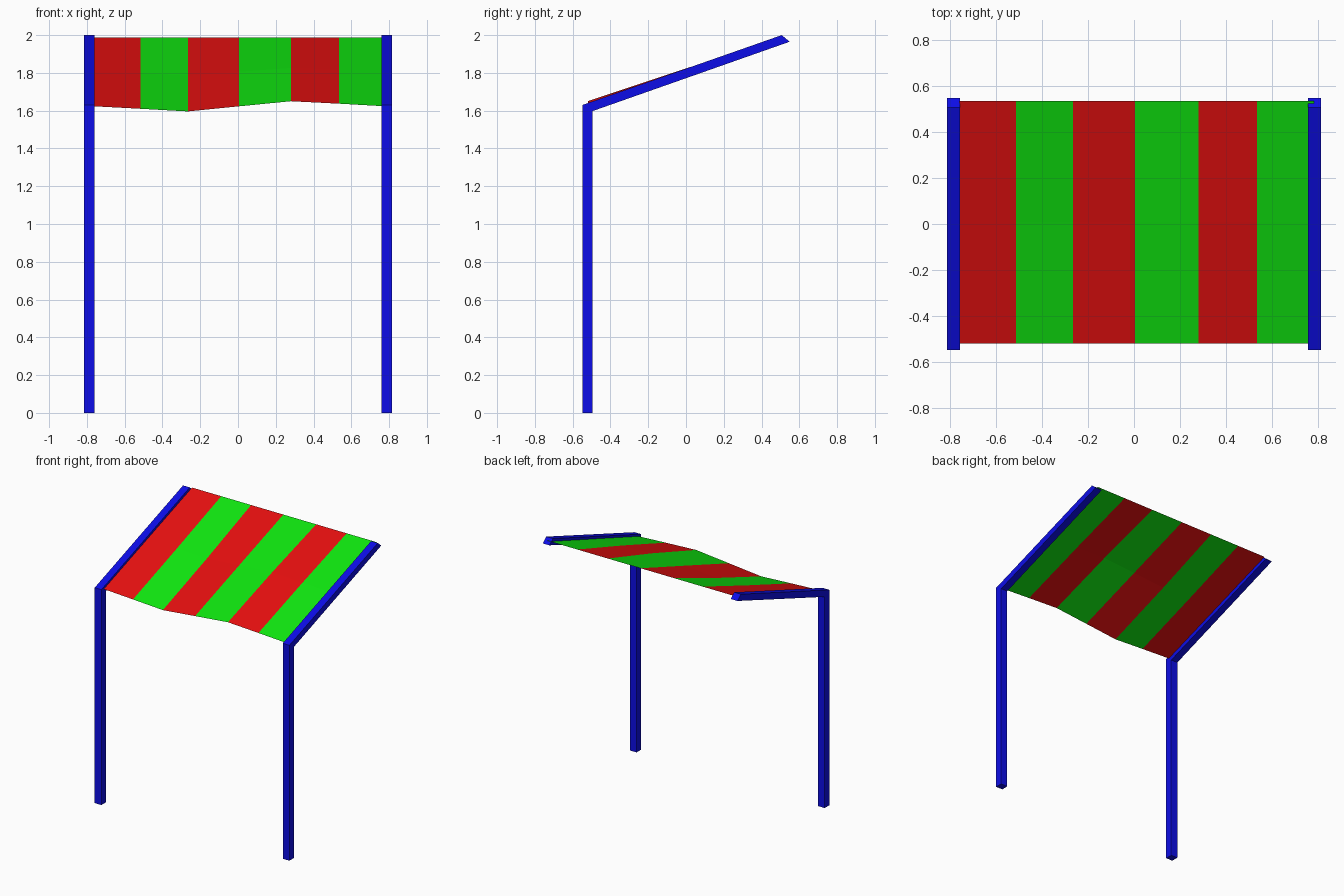
import bpy

if "Cube" in bpy.data.objects:
    bpy.data.objects.remove(bpy.data.objects["Cube"])


def material(name, rgb):
    m = bpy.data.materials.new(name)
    m.diffuse_color = (*rgb, 1)
    m.use_nodes = True
    m.node_tree.nodes["Principled BSDF"].inputs["Base Color"].default_value = m.diffuse_color
    return m


def mesh_object(name, verts, faces, mats):
    me = bpy.data.meshes.new(name)
    me.from_pydata(verts, [], faces)
    for m in mats:
        me.materials.append(m)
    ob = bpy.data.objects.new(name, me)
    bpy.context.collection.objects.link(ob)
    return ob


blue = material("blue_paint", (0.004, 0.004, 0.8))
red = material("red_cloth", (0.8, 0.005, 0.005))
green = material("green_cloth", (0.005, 0.8, 0.005))


def bar(name, profile, x, width=0.056):
    # Extrude a (y, z) quad profile across x
    n = len(profile)
    verts = [(x + s * width / 2, y, z) for s in (-1, 1) for y, z in profile]
    faces = [tuple(reversed(range(n))), tuple(range(n, 2 * n))]
    faces += [(i, (i + 1) % n, (i + 1) % n + n, i + n) for i in range(n)]
    return mesh_object(name, verts, faces, [blue])


# Upright posts and sloping rails, mitred where they meet
post = [(-0.549, 0), (-0.494, 0), (-0.494, 1.6), (-0.549, 1.63)]
rail = [(-0.549, 1.63), (-0.494, 1.598), (0.549, 1.965), (0.507, 2.0)]
for side, x in (("left", -0.787), ("right", 0.787)):
    bar(side + "_post", post, x)
    bar(side + "_rail", rail, x)

# Striped canopy sheet: wavy at the front, straight along the back
xs = [-0.76, -0.515, -0.265, 0.005, 0.28, 0.535, 0.785]
wave = [0, -0.013, -0.027, 0, 0.027, 0.014, 0]
rows = [(-0.52, 1.623, 1.0), (0.008, 1.806, 0.75), (0.535, 1.988, 0.0)]
verts = [(x, y, z + w * k) for y, z, k in rows for x, w in zip(xs, wave)]
n = len(xs)
faces = [(r * n + c, r * n + c + 1, (r + 1) * n + c + 1, (r + 1) * n + c)
         for r in range(len(rows) - 1) for c in range(n - 1)]
canopy = mesh_object("striped_canopy", verts, faces, [red, green])
for i, poly in enumerate(canopy.data.polygons):
    poly.material_index = i % (n - 1) % 2
